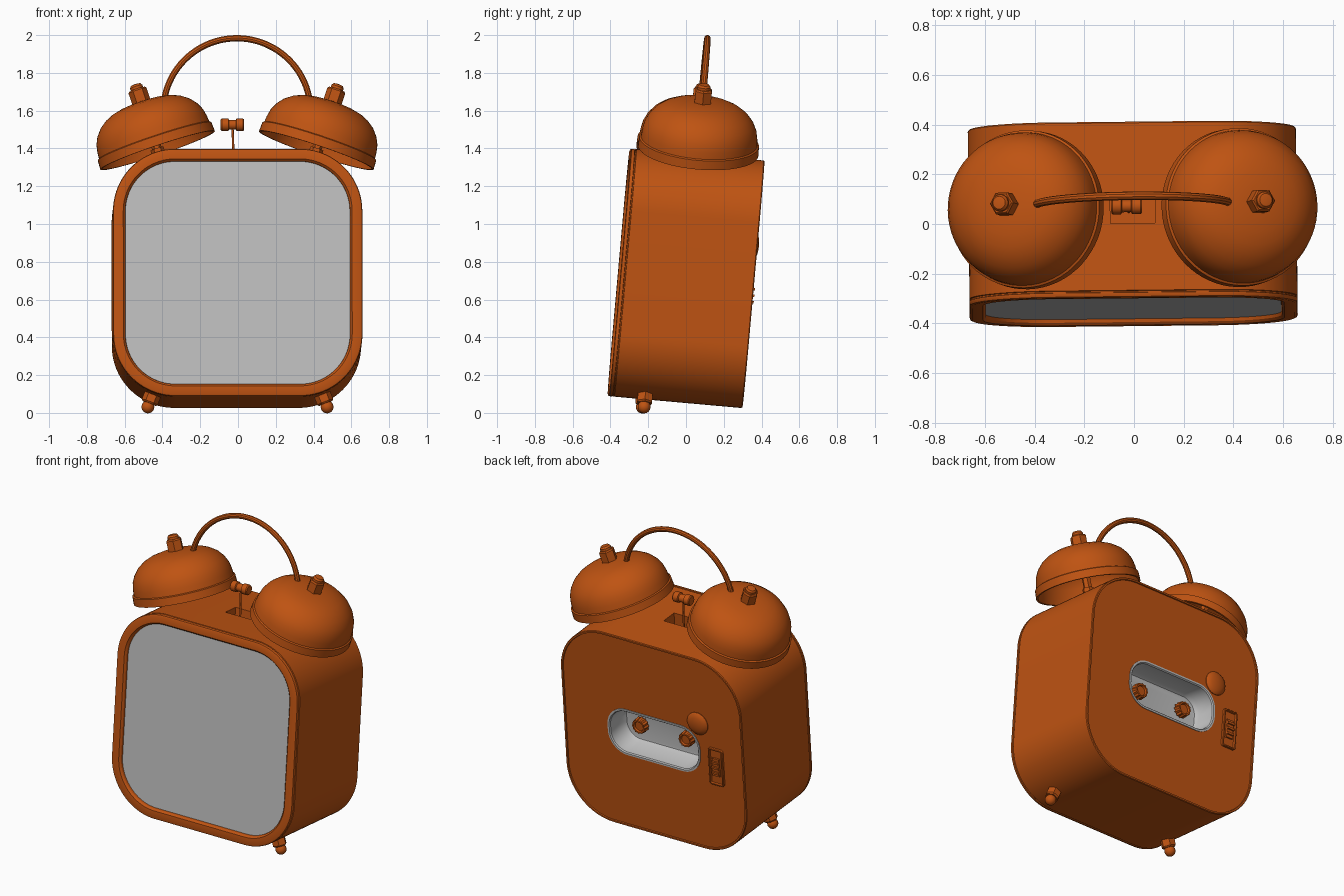
import bpy, bmesh
from math import sin, cos, pi, radians
from mathutils import Matrix

old = bpy.data.objects.get("Cube")
if old:
    bpy.data.objects.remove(old, do_unlink=True)


def material(name, color):
    m = bpy.data.materials.new(name)
    m.use_nodes = True
    m.diffuse_color = color
    bsdf = next(n for n in m.node_tree.nodes if n.type == 'BSDF_PRINCIPLED')
    bsdf.inputs["Base Color"].default_value = color
    return m


ORANGE = material("burnt orange", (0.52, 0.087, 0.006, 1))
GREY = material("light grey", (0.52, 0.52, 0.52, 1))

# The whole clock leans back and is turned very slightly
TILT = (Matrix.Translation((-0.005, 0, 0.7125)) @ Matrix.Rotation(radians(0.6), 4, 'Z')
        @ Matrix.Rotation(radians(-5.1), 4, 'X'))
PARTS = []


def at(x, y, z):
    return TILT @ Matrix.Translation((x, y, z))


def turn(degrees, axis):
    return Matrix.Rotation(radians(degrees), 4, axis)


def finish(name, bm, frame, mats=(ORANGE,)):
    bmesh.ops.recalc_face_normals(bm, faces=bm.faces)
    bm.transform(frame)
    mesh = bpy.data.meshes.new(name)
    bm.to_mesh(mesh)
    bm.free()
    for m in mats:
        mesh.materials.append(m)
    ob = bpy.data.objects.new(name, mesh)
    bpy.context.collection.objects.link(ob)
    PARTS.append(ob)
    return ob


def lathe(name, profile, frame, sides=48):
    """Turn (radius, height) points around z."""
    bm = bmesh.new()
    verts = [bm.verts.new((r, 0, h)) for r, h in profile]
    edges = [bm.edges.new(p) for p in zip(verts, verts[1:])]
    bmesh.ops.spin(bm, geom=verts + edges, cent=(0, 0, 0), axis=(0, 0, 1),
                   angle=2 * pi, steps=sides, use_duplicate=False)
    bmesh.ops.remove_doubles(bm, verts=bm.verts, dist=1e-5)
    return finish(name, bm, frame)


def box(name, size, frame):
    bm = bmesh.new()
    bmesh.ops.create_cube(bm, size=1, matrix=Matrix.Diagonal((*size, 1)))
    return finish(name, bm, frame)


def loft(name, width, height, radius, rings, frame, mats=(ORANGE,), first_cap=0, seg=14):
    """Rounded rectangles, each (inset, y), joined along y and capped."""
    bm = bmesh.new()
    loops = []
    for inset, y in rings:
        r = max(radius - inset, 0.004)
        loop = []
        for q in range(4):
            cx = (width - inset - r) * (1 if q in (0, 3) else -1)
            cz = (height - inset - r) * (1 if q < 2 else -1)
            for i in range(seg + 1):
                a = (q + i / seg) * pi / 2
                loop.append(bm.verts.new((cx + r * cos(a), y, cz + r * sin(a))))
        loops.append(loop)
    for a, b in zip(loops, loops[1:]):
        for i in range(len(a)):
            j = (i + 1) % len(a)
            bm.faces.new((a[i], a[j], b[j], b[i]))
    bm.faces.new(loops[0]).material_index = first_cap
    bm.faces.new(loops[-1])
    return finish(name, bm, frame, mats)


def cut(target, cutter):
    cutter.hide_render = True
    mod = target.modifiers.new("cut", 'BOOLEAN')
    mod.object, mod.operation, mod.solver = cutter, 'DIFFERENCE', 'EXACT'
    bpy.context.view_layer.objects.active = target
    bpy.ops.object.modifier_apply(modifier=mod.name)
    PARTS.remove(cutter)
    bpy.data.objects.remove(cutter, do_unlink=True)


# Case: glass front, raised bezel, seam, side wall, back rim and back panel
case = loft("case", 0.66, 0.6575, 0.33,
            [(0.066, -0.33), (0.064, -0.343), (0.054, -0.354), (0.012, -0.355),
             (0.003, -0.351), (0, -0.343), (0, -0.335), (0.006, -0.333),
             (0.006, -0.328), (0, -0.326), (0, 0.35), (0.004, 0.355),
             (0.014, 0.355), (0.016, 0.347)],
            TILT, (ORANGE, GREY), first_cap=1, seg=20)
cut(case, box("slot_cutter", (0.18, 0.11, 0.2), at(0, 0, 0.66)))
cut(case, loft("pocket_cutter", 0.33, 0.15, 0.13, [(0, 0.17), (0, 0.5)], TILT))

# Winding pocket with its two knobs
loft("winding_pocket", 0.338, 0.158, 0.138,
     [(0.008, 0.19), (0.008, 0.346), (0, 0.347), (0, 0.352), (0.012, 0.352),
      (0.018, 0.345), (0.024, 0.23), (0.04, 0.205), (0.05, 0.203)], TILT, (GREY,))
for side, word in ((1, "left"), (-1, "right")):
    knob = lathe(word + "_winding_knob",
                 [(0, 0), (0.02, 0), (0.02, 0.025), (0.052, 0.028), (0.047, 0.07),
                  (0.034, 0.07), (0.03, 0.058), (0, 0.058)],
                 Matrix.Identity(4), 24)
    # Fluted grip
    for v in knob.data.vertices:
        r = v.co.xy.length
        if r > 0.04 and round(math_angle / (pi / 12)) % 2 if (
                math_angle := v.co.xy.angle_signed((1, 0), 0) if r else 0) else False:
            v.co.xy *= 0.88
    knob.data.transform(at(side * 0.17, 0.2, 0.005) @ turn(-90, 'X'))

# Round button and slide switch on the back
lathe("back_button", [(0, -0.01), (0.075, -0.01), (0.075, 0.004), (0.068, 0.012),
                      (0.045, 0.021), (0.02, 0.025), (0, 0.026)],
      at(-0.33, 0.347, 0.205) @ turn(-90, 'X'))
switch = at(-0.455, 0, -0.06)
loft("switch_frame", 0.052, 0.125, 0.015,
     [(0, 0.34), (0, 0.36), (0.003, 0.363), (0.01, 0.363), (0.012, 0.35)], switch, seg=4)
box("switch_slider", (0.05, 0.02, 0.12), switch @ Matrix.Translation((0, 0.352, 0)))
for i in range(3):
    box("switch_ridge", (0.05, 0.03, 0.014),
        switch @ Matrix.Translation((0, 0.358, (i - 1) * 0.035)))

# Bells, posts, handle plates, nuts and feet on both sides
for side, word in ((1, "left"), (-1, "right")):
    bell = at(side * 0.42, 0, 0.68) @ turn(side * 18.5, 'Y')
    lathe(word + "_bell",
          [(0, 0.272), (0.06, 0.271), (0.12, 0.264), (0.17, 0.252), (0.21, 0.234),
           (0.25, 0.205), (0.28, 0.168), (0.298, 0.13), (0.306, 0.09), (0.309, 0.055),
           (0.318, 0.05), (0.32, 0), (0.308, 0), (0.296, 0.09), (0.27, 0.16),
           (0.2, 0.225), (0.1, 0.255), (0, 0.26)], bell, 64)
    lathe(word + "_bell_post", [(0, -0.07), (0.036, -0.07), (0.036, 0.01), (0.026, 0.01),
                                (0.026, 0.265), (0, 0.265)], bell, 6)
    plate = bell @ Matrix.Translation((-side * 0.043, 0, 0)) @ turn(90, 'X')
    plate = plate @ turn(-90, 'X') @ turn(90, 'X')
    loft(word + "_handle_plate", 0.115, 0.06, 0.025,
         [(0, -0.282), (0, -0.255)], plate, seg=5)
    lathe(word + "_bell_nut", [(0, 0.27), (0.05, 0.27), (0.05, 0.335), (0.043, 0.343),
                               (0, 0.343)], bell, 6)
    lathe(word + "_bell_bolt", [(0, 0.33), (0.034, 0.33), (0.034, 0.357), (0.026, 0.368),
                                (0, 0.372)], bell, 24)

    foot = at(side * 0.45, -0.165, -0.635) @ turn(180 - side * 21, 'Y')
    lathe(word + "_foot_nut", [(0, -0.03), (0.045, -0.03), (0.045, 0.04), (0.038, 0.048),
                               (0, 0.048)], foot, 6)
    lathe(word + "_foot_ball",
          [(0.034 * sin(i * pi / 10), 0.068 - 0.034 * cos(i * pi / 10)) for i in range(11)],
          foot, 24)

# Carrying handle
curve = bpy.data.curves.new("carrying_handle", 'CURVE')
curve.dimensions = '3D'
curve.bevel_depth, curve.bevel_resolution, curve.use_fill_caps = 0.017, 3, True
path = curve.splines.new('POLY')
path.points.add(40)
for i, p in enumerate(path.points):
    a = 0.13 + (pi - 0.26) * i / 40
    p.co = (0.39 * cos(a), 0, 0.886 + 0.39 * sin(a), 1)
curve.materials.append(ORANGE)
handle = bpy.data.objects.new("carrying_handle", curve)
handle.matrix_world = TILT
bpy.context.collection.objects.link(handle)
PARTS.append(handle)

# Striker between the bells
lathe("striker_rod", [(0, 0), (0.006, 0), (0.006, 0.25), (0, 0.25)],
      at(-0.015, 0, 0.565) @ turn(-2, 'Y'), 12)
lathe("striker_head", [(0, -0.062), (0.028, -0.062), (0.033, -0.056), (0.033, -0.022),
                       (0.025, -0.018), (0.025, 0.018), (0.033, 0.022), (0.033, 0.056),
                       (0.028, 0.062), (0, 0.062)],
      at(-0.024, 0, 0.816) @ turn(90, 'Y'), 32)

# Smooth shading with crisp edges
bpy.ops.object.select_all(action='DESELECT')
for ob in PARTS:
    ob.select_set(True)
bpy.context.view_layer.objects.active = handle
bpy.ops.object.convert(target='MESH')
bpy.context.view_layer.objects.active = case
bpy.ops.object.shade_smooth_by_angle(angle=radians(32))
